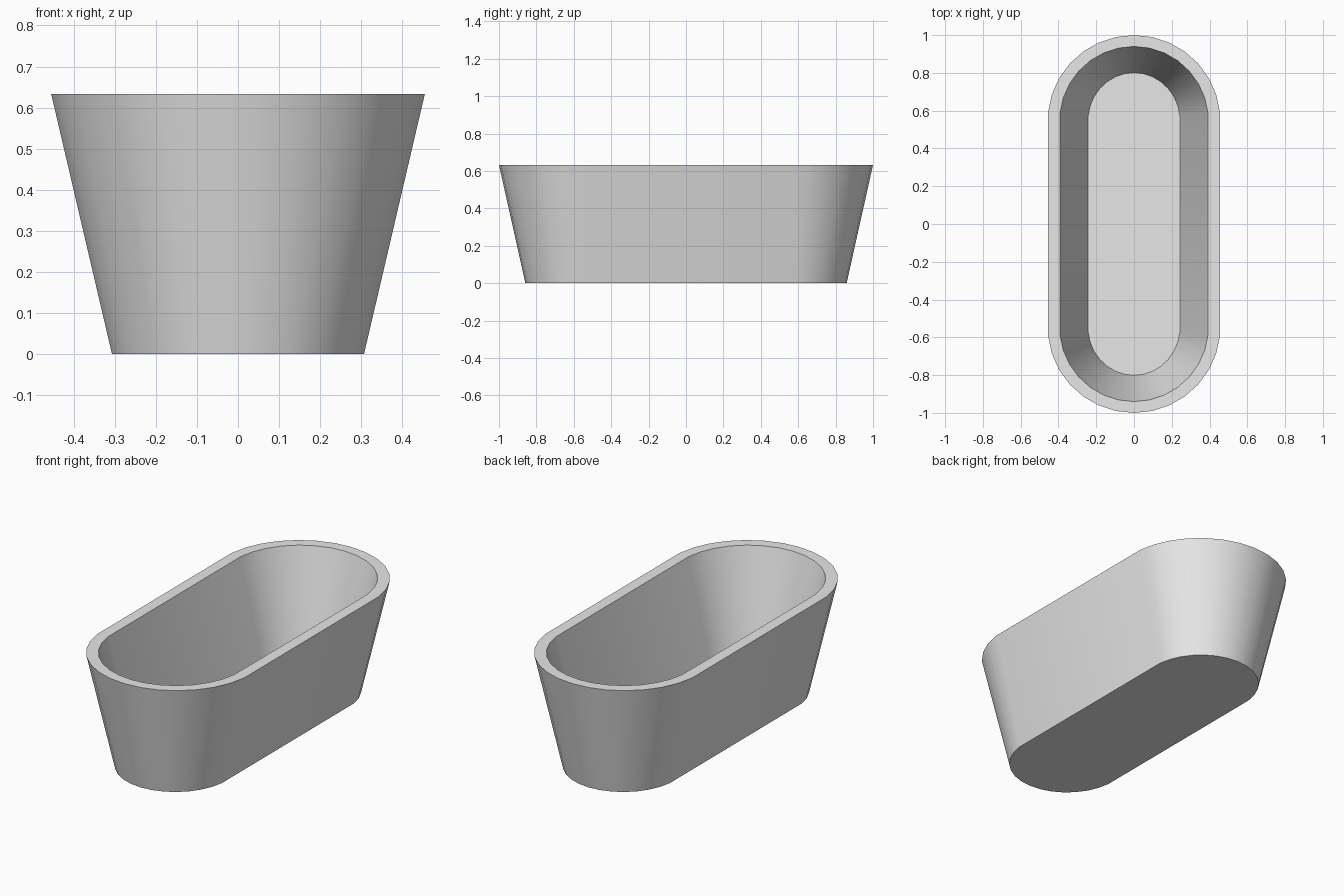
import bpy
import bmesh
from math import cos, sin, radians

cube = bpy.data.objects.get("Cube")
if cube:
    bpy.data.objects.remove(cube, do_unlink=True)

HEIGHT = 0.633
FLOOR = 0.06
END_CENTRE = 0.545   # centre of each rounded end along y
STEP = 12            # degrees between points on the rounded ends

grey = bpy.data.materials.new("light grey")
grey.use_nodes = True
grey.diffuse_color = (0.8, 0.8, 0.8, 1)
grey.node_tree.nodes["Principled BSDF"].inputs["Base Color"].default_value = (0.8, 0.8, 0.8, 1)


def oblong_ring(bm, half_width, half_length, z):
    """Closed ring of points: two rounded ends joined by straight sides."""
    verts = []
    for angle in range(STEP // 2, 360, STEP):
        a = radians(angle)
        side = 1 if angle < 180 else -1
        x = half_width * cos(a) / cos(radians(STEP / 2))
        y = side * END_CENTRE + (half_length - END_CENTRE) * sin(a)
        verts.append(bm.verts.new((x, y, z)))
    return verts


# Rings in order: outer base, outer rim, inner rim, inner floor
bm = bmesh.new()
rings = [oblong_ring(bm, *size) for size in (
    (0.307, 0.859, 0),
    (0.455, 1.0, HEIGHT),
    (0.392, 0.94, HEIGHT),
    (0.243, 0.801, FLOOR),
)]

# Walls and rim
for lower, upper in zip(rings, rings[1:]):
    for i in range(len(lower)):
        j = (i + 1) % len(lower)
        bm.faces.new((lower[i], lower[j], upper[j], upper[i]))

# Underside and inner floor
bm.faces.new(reversed(rings[0]))
bm.faces.new(rings[-1])
bmesh.ops.recalc_face_normals(bm, faces=bm.faces[:])

mesh = bpy.data.meshes.new("oblong_tub")
bm.to_mesh(mesh)
bm.free()
mesh.materials.append(grey)
tub = bpy.data.objects.new("oblong_tub", mesh)
bpy.context.collection.objects.link(tub)

# Smooth walls with sharp rim and base edges
bpy.ops.object.select_all(action="DESELECT")
tub.select_set(True)
bpy.context.view_layer.objects.active = tub
bpy.ops.object.shade_smooth_by_angle(angle=radians(30))
